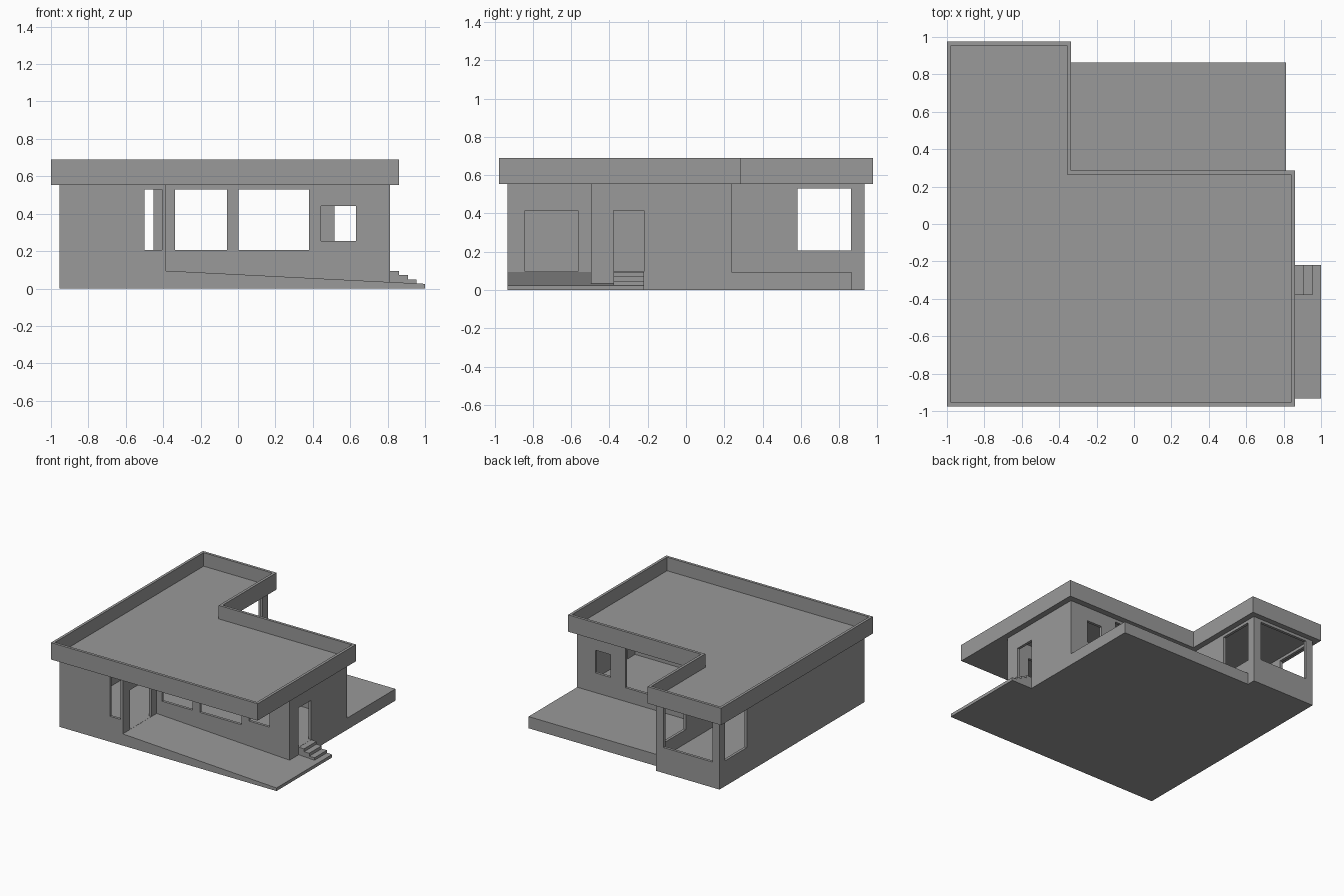
import bpy, bmesh

if "Cube" in bpy.data.objects:
    bpy.data.objects.remove(bpy.data.objects["Cube"])

# Dark grey finish shared by every part
grey = bpy.data.materials.new("dark_grey")
grey.diffuse_color = (0.32, 0.32, 0.32, 1)
grey.use_nodes = True
grey.node_tree.nodes["Principled BSDF"].inputs["Base Color"].default_value = grey.diffuse_color


def loft(name, loops):
    """Skin a list of matching point loops and cap both ends."""
    bm = bmesh.new()
    rings = [[bm.verts.new(p) for p in loop] for loop in loops]
    n = len(rings[0])
    for a, b in zip(rings, rings[1:]):
        for i in range(n):
            j = (i + 1) % n
            bm.faces.new((a[i], a[j], b[j], b[i]))
    bm.faces.new(rings[0][::-1])
    bm.faces.new(rings[-1])
    bmesh.ops.recalc_face_normals(bm, faces=bm.faces)
    me = bpy.data.meshes.new(name)
    bm.to_mesh(me)
    bm.free()
    me.materials.append(grey)
    ob = bpy.data.objects.new(name, me)
    bpy.context.collection.objects.link(ob)
    return ob


def at(outline, z):
    return [(x, y, z) for x, y in outline]


def inset(outline, t):
    """Offset a counter-clockwise right-angled outline inwards."""
    out = []
    for i, (x, y) in enumerate(outline):
        for (ax, ay), (bx, by) in ((outline[i - 1], outline[i]),
                                   (outline[i], outline[(i + 1) % len(outline)])):
            length = abs(bx - ax) + abs(by - ay)
            x -= t * (by - ay) / length
            y += t * (bx - ax) / length
        out.append((x, y))
    return out


def box(name, x0, x1, y0, y1, z0, z1):
    rect = [(x0, y0), (x1, y0), (x1, y1), (x0, y1)]
    return loft(name, [at(rect, z0), at(rect, z1)])


FLOOR, EAVES, TOP = 0.095, 0.553, 0.69

# Walls and floor as one open tray
plan = [(-.955, -.933), (-.384, -.933), (-.384, -.497), (.813, -.497),
        (.813, .238), (-.384, .238), (-.384, .933), (-.955, .933)]
inner = inset(plan, 0.022)
walls = loft("walls_and_floor", [at(plan, 0), at(plan, EAVES),
                                 at(inner, EAVES), at(inner, FLOOR)])

# Window and door openings: x0, x1, y0, y1, z0, z1
openings = {
    "front_slit": (-.5, -.406, -1, -.87, .207, .53),
    "front_window_a": (-.338, -.06, -.56, -.44, .207, .53),
    "front_window_b": (.004, .38, -.56, -.44, .207, .53),
    "front_small_window": (.445, .63, -.56, -.44, .255, .44),
    "rear_window": (-.338, .38, .18, .3, .207, .53),
    "rear_small_window": (.515, .65, .18, .3, .255, .44),
    "wing_end_window": (-.89, -.452, .87, 1, .207, .53),
    "wing_side_windows": (-1.05, -.3, .582, .862, .207, .53),
    "entry_door": (-.45, -.33, -.84, -.565, .096, .416),
    "side_door": (.74, .88, -.38, -.22, .096, .416),
}
for name, dims in openings.items():
    cutter = box(name + "_cutter", *dims)
    mod = walls.modifiers.new(name, 'BOOLEAN')
    mod.object, mod.operation, mod.solver = cutter, 'DIFFERENCE', 'EXACT'
    bpy.context.view_layer.objects.active = walls
    bpy.ops.object.modifier_apply(modifier=name)
    bpy.data.objects.remove(cutter)

# Overhanging flat roof with a parapet
eaves = [(-1, -.977), (.861, -.977), (.861, .287), (-.337, .287),
         (-.337, .977), (-1, .977)]
rim = inset(eaves, 0.022)
loft("roof", [at(eaves, EAVES), at(eaves, TOP), at(rim, TOP), at(rim, 0.58)])

# Raised rear terrace
box("terrace", -.384, .813, .238, .864, 0, FLOOR)

# Entrance ramp wrapping round to the side door
path = [(-.384, -.933), (1, -.933), (1, -.22), (.813, -.22), (.813, -.497), (-.384, -.497)]
loft("ramp", [at(path, 0),
              [(x, y, .025 + (1 - x) * .07 / 1.384) for x, y in path]])

# Side door steps
stairs = [(.813, .02), (.955, .02), (.955, .048), (.908, .048), (.908, .072),
          (.861, .072), (.861, FLOOR), (.813, FLOOR)]
loft("side_steps", [[(x, y, z) for x, z in stairs] for y in (-.38, -.22)])
